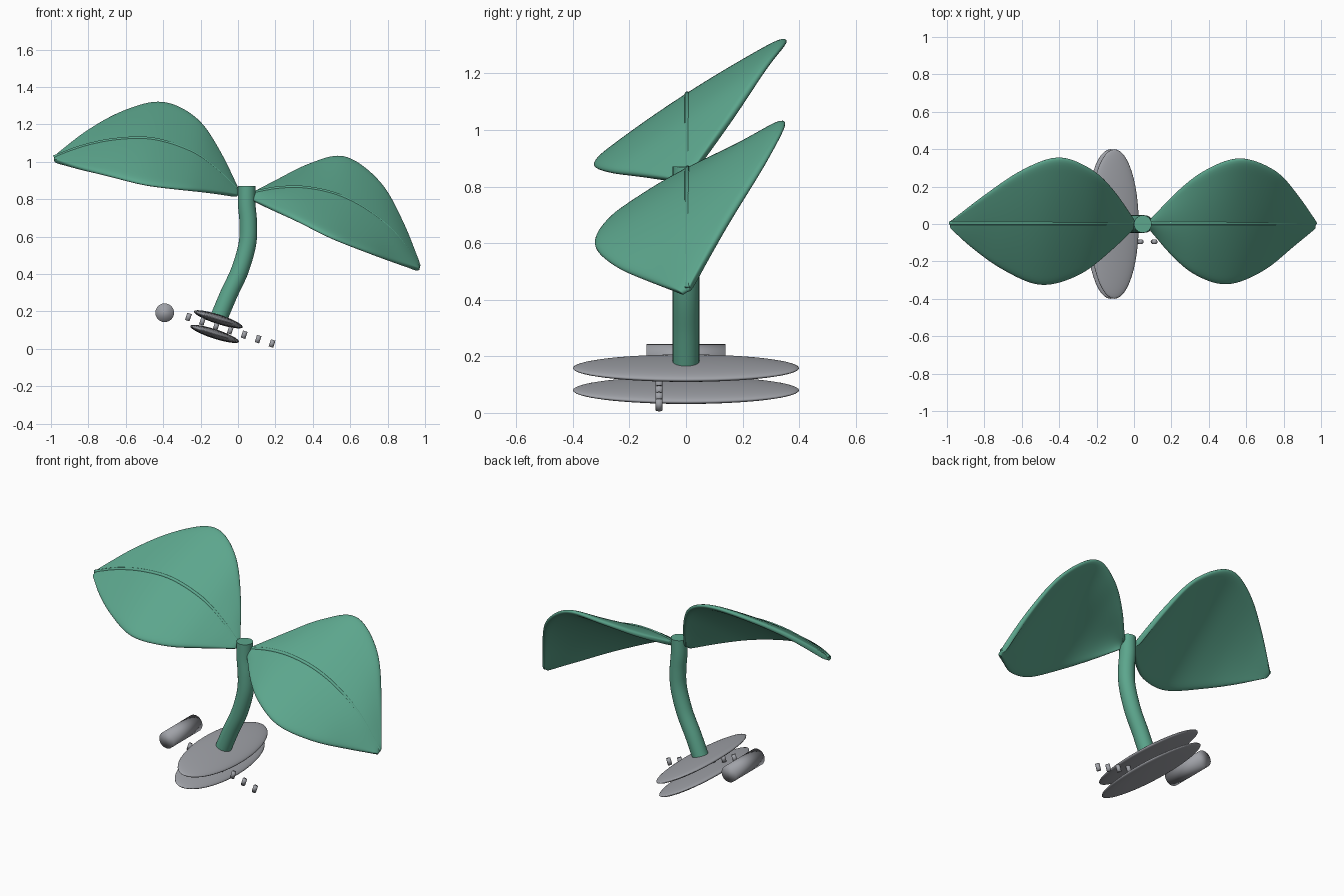
import bpy, bmesh, math
from mathutils import Vector, Matrix

if "Cube" in bpy.data.objects:
    bpy.data.objects.remove(bpy.data.objects["Cube"])


def material(name, rgb):
    m = bpy.data.materials.new(name)
    m.diffuse_color = (*rgb, 1)
    m.use_nodes = True
    m.node_tree.nodes["Principled BSDF"].inputs["Base Color"].default_value = m.diffuse_color
    return m


GREEN = material("leaf green", (0.107, 0.38, 0.265))
GREY = material("stone grey", (0.35, 0.36, 0.39))
TILT = Matrix.Rotation(math.radians(18), 4, 'Y')


def finish(name, bm, mat, angle=None):
    bmesh.ops.recalc_face_normals(bm, faces=bm.faces)
    me = bpy.data.meshes.new(name)
    bm.to_mesh(me)
    bm.free()
    ob = bpy.data.objects.new(name, me)
    bpy.context.collection.objects.link(ob)
    me.materials.append(mat)
    for p in me.polygons:
        p.use_smooth = True
    if angle:
        bpy.ops.object.select_all(action='DESELECT')
        bpy.context.view_layer.objects.active = ob
        ob.select_set(True)
        bpy.ops.object.shade_smooth_by_angle(angle=math.radians(angle))
    return ob


def spline(points, n):
    """Smooth curve through the points, n steps per span."""
    p = [Vector(q) for q in points]
    p = [2 * p[0] - p[1]] + p + [2 * p[-1] - p[-2]]
    out = []
    for i in range(1, len(p) - 2):
        a, b, c, d = p[i - 1:i + 3]
        for k in range(n):
            t = k / n
            out.append(0.5 * (2 * b + (c - a) * t + (2 * a - 5 * b + 4 * c - d) * t * t
                              + (3 * b - a - 3 * c + d) * t ** 3))
    return out + [p[-2]]


def tube(name, points, radius, sides, mat):
    """Round tube along a path lying in the xz plane."""
    path = spline(points, 6)
    bm = bmesh.new()
    rings = []
    for i, c in enumerate(path):
        t = (path[min(i + 1, len(path) - 1)] - path[max(i - 1, 0)]).normalized()
        u = Vector((0, 1, 0))
        v = t.cross(u)
        rings.append([bm.verts.new(c + radius * (u * math.cos(a) + v * math.sin(a)))
                      for a in (2 * math.pi * k / sides for k in range(sides))])
    for r, s in zip(rings, rings[1:]):
        for k in range(sides):
            j = (k + 1) % sides
            bm.faces.new((r[k], r[j], s[j], s[k]))
    bm.faces.new(rings[0])
    bm.faces.new(rings[-1])
    return finish(name, bm, mat, 40)


def leaf(side, back, mid, front):
    """Curved blade lofted between two edges over a midrib."""
    curves = [spline(c, 4) for c in (front, mid, back)]
    bm = bmesh.new()
    rows, across = [], 10
    for f, m, b in zip(*curves):
        row = []
        for k in range(across + 1):
            t = 2 * k / across - 1
            row.append(bm.verts.new(f * (t * (t - 1) / 2) + m * (1 - t * t) + b * (t * (t + 1) / 2)))
        rows.append(row)
    for r, s in zip(rows, rows[1:]):
        for k in range(across):
            bm.faces.new((r[k], r[k + 1], s[k + 1], s[k]))
    ob = finish(side + "_leaf", bm, GREEN)
    sol = ob.modifiers.new("thickness", 'SOLIDIFY')
    sol.thickness, sol.offset = 0.03, 0
    sub = ob.modifiers.new("round_edge", 'SUBSURF')
    sub.levels = sub.render_levels = 2
    # raised midrib on the upper face
    tube(side + "_midrib", [(x, 0.005, z + 0.015) for x, _, z in mid], 0.01, 10, GREEN)


leaf("left",
     [(0, .012, .83), (-.1, .17, 1.05), (-.22, .29, 1.23), (-.4, .36, 1.32),
      (-.6, .29, 1.275), (-.8, .155, 1.165), (-.985, .012, 1.015)],
     [(0, 0, .83), (-.11, 0, .94), (-.25, 0, 1.04), (-.45, 0, 1.105),
      (-.64, 0, 1.105), (-.82, 0, 1.07), (-.985, 0, 1.01)],
     [(0, -.012, .815), (-.15, -.16, .835), (-.3, -.275, .85), (-.5, -.328, .875),
      (-.7, -.245, .925), (-.86, -.13, .965), (-.985, -.012, 1.005)])
leaf("right",
     [(.08, .012, .82), (.22, .165, .9), (.38, .29, .985), (.57, .355, 1.03),
      (.76, .285, .89), (.88, .15, .67), (.97, .012, .43)],
     [(.08, 0, .82), (.22, 0, .845), (.37, 0, .845), (.54, 0, .805),
      (.7, 0, .72), (.84, 0, .6), (.97, 0, .425)],
     [(.08, -.012, .79), (.2, -.165, .735), (.33, -.275, .675), (.5, -.325, .59),
      (.69, -.25, .515), (.84, -.125, .46), (.97, -.012, .42)])

# bent stem
tube("stem", [(-.105, 0, .16), (-.05, 0, .29), (.01, 0, .42), (.05, 0, .56),
              (.055, 0, .67), (.047, 0, .77), (.047, 0, .87)], 0.047, 24, GREEN)

# two flattened oval discs
for name, x, z in (("upper_disc", -.105, .158), ("lower_disc", -.125, .08)):
    bm = bmesh.new()
    bmesh.ops.create_uvsphere(bm, u_segments=48, v_segments=24, radius=1,
                              matrix=Matrix.Translation((x, 0, z)) @ TILT
                              @ Matrix.Diagonal((.137, .4, .025, 1)))
    finish(name, bm, GREY)


def cylinder(name, radius, depth, matrix):
    bm = bmesh.new()
    bmesh.ops.create_cone(bm, cap_ends=True, segments=24, radius1=radius, radius2=radius,
                          depth=depth, matrix=matrix)
    finish(name, bm, GREY)


# side roller and the row of small pegs
cylinder("roller", 0.05, 0.28,
         Matrix.Translation((-.392, 0, .193)) @ Matrix.Rotation(math.pi / 2, 4, 'X'))
for i in range(7):
    cylinder(f"peg_{i + 1}", 0.0125, 0.04,
             Matrix.Translation((-.265 + .0745 * i, -.095, .17 - .0236 * i)) @ TILT)
